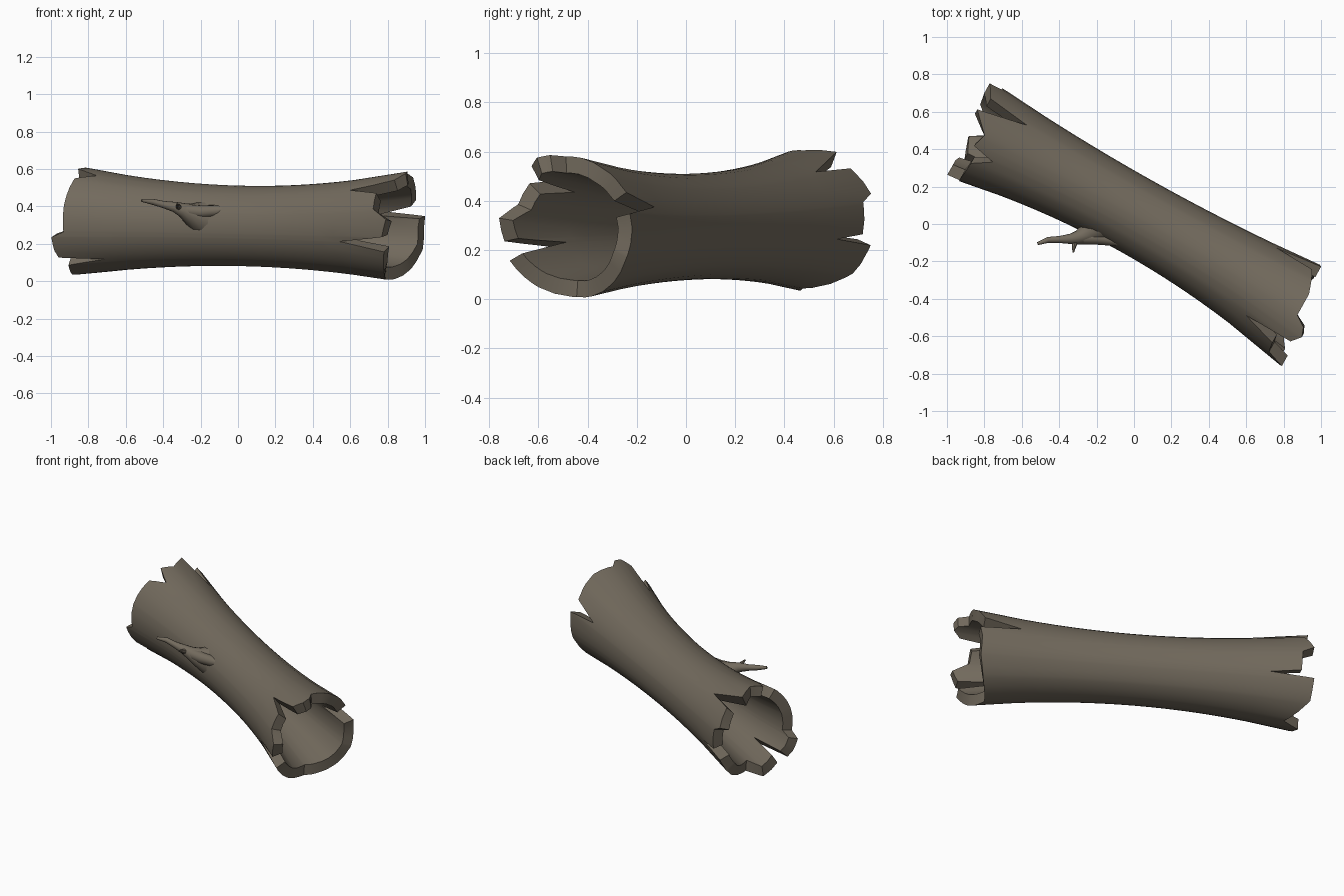
import bpy, bmesh, math
from mathutils import Vector

if "Cube" in bpy.data.objects:
    bpy.data.objects.remove(bpy.data.objects["Cube"])

bark = bpy.data.materials.new("grey brown bark")
bark.diffuse_color = (0.17, 0.145, 0.11, 1)
bark.use_nodes = True
bark.node_tree.nodes["Principled BSDF"].inputs["Base Color"].default_value = bark.diffuse_color

# Log axis runs along D, horizontal cross direction is N
A = math.radians(-29.1)
D = Vector((math.cos(A), math.sin(A), 0))
N = Vector((-math.sin(A), math.cos(A), 0))
WALL = 0.065

# Broken rims: (angle, distance along the axis); the deep dips are splits
RIGHT = [(0, .975), (12, .985), (20, .73), (31, .95), (66, 1.0), (93, 1.0), (100, 1.06),
         (110, 1.078), (122, 1.036), (130, .76), (140, .955), (160, .963), (172, 1.06),
         (190, 1.03), (197, .735), (206, 1.03), (235, .975), (265, .905), (282, .92),
         (307, .95), (336, .98)]
LEFT = [(14, -.97), (20, -1.04), (45, -.995), (51, -.756), (66, -1.03), (88, -.93),
        (104, -.95), (113, -.82), (126, -.92), (163, -.93), (192, -.93), (198, -1.0),
        (214, -1.0), (223, -.99), (230, -.745), (236, -.96), (262, -1.0), (275, -.9),
        (312, -1.03), (339, -1.04), (344, -.78), (348, -.963)]


def rim(table, a):
    t = [(table[-1][0] - 360, table[-1][1])] + table + [(table[0][0] + 360, table[0][1])]
    for (a0, s0), (a1, s1) in zip(t, t[1:]):
        if a0 <= a <= a1:
            return s0 + (s1 - s0) * (a - a0) / (a1 - a0)


def point(s, a, inset):
    r = 0.207 + 0.075 * s * s - inset
    n = 0.043 - 0.03 * s * s + r * math.cos(math.radians(a))
    z = 0.295 - 0.019 * s + 0.011 * s * s + 1.04 * r * math.sin(math.radians(a))
    return D * s + N * n + Vector((0, 0, z))


def finish(bm, name):
    bmesh.ops.recalc_face_normals(bm, faces=bm.faces)
    me = bpy.data.meshes.new(name)
    bm.to_mesh(me)
    bm.free()
    me.materials.append(bark)
    ob = bpy.data.objects.new(name, me)
    bpy.context.collection.objects.link(ob)
    bpy.ops.object.select_all(action='DESELECT')
    ob.select_set(True)
    bpy.context.view_layer.objects.active = ob
    bpy.ops.object.shade_smooth_by_angle(angle=math.radians(38))
    return ob


# Hollow log: outer and inner skins joined into closed loops per angle
angles = sorted({a for a, _ in RIGHT + LEFT} | {150, 181, 248, 295, 322, 78})
bm = bmesh.new()
loops = []
for a in angles:
    rows = [rim(LEFT, a)] + [-0.7 + 0.1 * i for i in range(15)] + [rim(RIGHT, a)]
    loop = [bm.verts.new(point(s, a, 0)) for s in rows]
    loop += [bm.verts.new(point(s, a, WALL)) for s in reversed(rows)]
    loops.append(loop)
for i, p in enumerate(loops):
    q = loops[(i + 1) % len(loops)]
    for j in range(len(p)):
        k = (j + 1) % len(p)
        bm.faces.new((p[j], p[k], q[k], q[j]))
finish(bm, "hollow_log")


# Tapering branches: rings of (x, y, z, radius) along a path
def branch(name, path, sides=12):
    bm = bmesh.new()
    pts = [Vector(p[:3]) for p in path]
    rings = []
    for i, p in enumerate(pts):
        t = (pts[min(i + 1, len(pts) - 1)] - pts[max(i - 1, 0)]).normalized()
        u = t.cross(Vector((0.1, 0.2, 1))).normalized()
        v = t.cross(u)
        rings.append([bm.verts.new(p + path[i][3] * (u * math.cos(2 * math.pi * k / sides)
                      + v * math.sin(2 * math.pi * k / sides))) for k in range(sides)])
    for r0, r1 in zip(rings, rings[1:]):
        for k in range(sides):
            m = (k + 1) % sides
            bm.faces.new((r0[k], r0[m], r1[m], r1[k]))
    bm.faces.new(rings[0])
    bm.faces.new(rings[-1])
    finish(bm, name)


branch("side_branch", [(-.17, .0, .335, .115), (-.215, -.03, .345, .085),
                       (-.255, -.055, .36, .058), (-.295, -.072, .38, .04),
                       (-.34, -.08, .397, .028), (-.40, -.083, .41, .019),
                       (-.46, -.085, .425, .016), (-.515, -.105, .432, .008)])
branch("twig", [(-.31, -.075, .385, .02), (-.32, -.115, .40, .013),
                (-.325, -.152, .415, .004)], 8)
branch("branch_root", [(-.05, -.10, .38, .02), (-.12, -.085, .375, .032),
                       (-.20, -.075, .37, .036), (-.28, -.075, .378, .034)])
